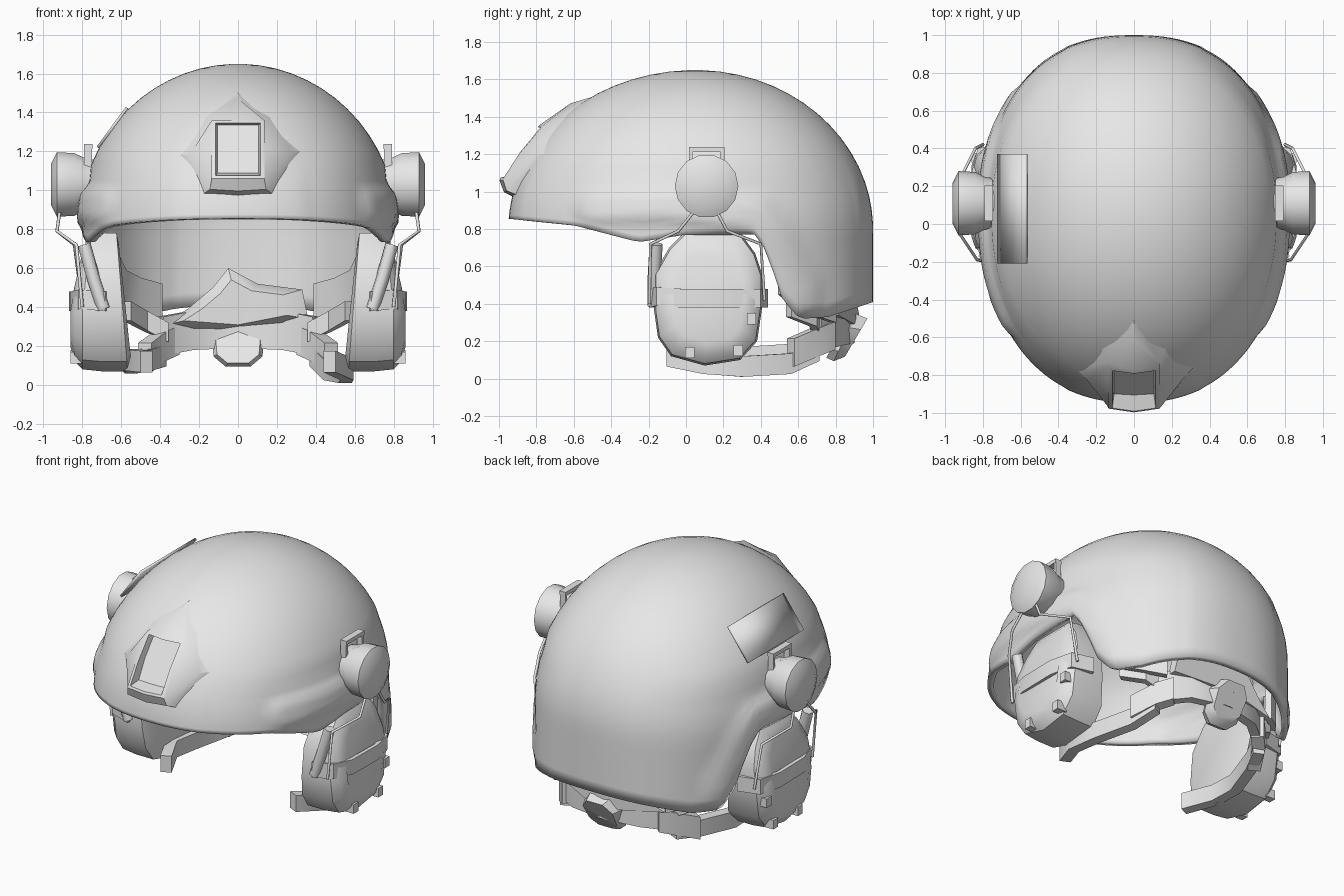
import bpy, bmesh, math
from mathutils import Vector
from mathutils.geometry import intersect_point_line

if "Cube" in bpy.data.objects:
    bpy.data.objects.remove(bpy.data.objects["Cube"], do_unlink=True)

grey = bpy.data.materials.new("plain_grey")
grey.use_nodes = True
grey.diffuse_color = (0.8, 0.8, 0.8, 1)
grey.node_tree.nodes["Principled BSDF"].inputs["Base Color"].default_value = (0.8, 0.8, 0.8, 1)

# Shell dimensions
WIDTH, FRONT, BACK, MID_Y, BASE, RISE = 0.82, 1.0, 0.95, 0.05, 0.8, 0.85


def loft(name, rings, closed=True, caps=(True, True), angle=40):
    """Skin a row of equal point rings."""
    bm = bmesh.new()
    rows = [[bm.verts.new(p) for p in ring] for ring in rings]
    n = len(rows[0])
    for a, b in zip(rows, rows[1:]):
        for i in range(n if closed else n - 1):
            j = (i + 1) % n
            bm.faces.new((a[i], a[j], b[j], b[i]))
    if closed and caps[0]:
        bm.faces.new(rows[0])
    if closed and caps[1]:
        bm.faces.new(rows[-1])
    bmesh.ops.recalc_face_normals(bm, faces=bm.faces)
    mesh = bpy.data.meshes.new(name)
    bm.to_mesh(mesh)
    bm.free()
    mesh.materials.append(grey)
    obj = bpy.data.objects.new(name, mesh)
    bpy.context.collection.objects.link(obj)
    bpy.ops.object.select_all(action='DESELECT')
    obj.select_set(True)
    bpy.context.view_layer.objects.active = obj
    bpy.ops.object.shade_smooth_by_angle(angle=math.radians(angle))
    return obj


def tube(name, pts, radius):
    curve = bpy.data.curves.new(name, 'CURVE')
    curve.dimensions = '3D'
    curve.bevel_depth = radius
    curve.bevel_resolution = 1
    curve.use_fill_caps = True
    spline = curve.splines.new('POLY')
    spline.points.add(len(pts) - 1)
    for sp, p in zip(spline.points, pts):
        sp.co = (*p, 1)
    curve.materials.append(grey)
    bpy.context.collection.objects.link(bpy.data.objects.new(name, curve))


def ribbon(name, pts, height, thick):
    """Upright flat strap along a path."""
    pts = [Vector(p) for p in pts]
    rings = []
    for i, p in enumerate(pts):
        t = pts[min(i + 1, len(pts) - 1)] - pts[max(i - 1, 0)]
        side = t.cross(Vector((0, 0, 1))).normalized() * thick / 2
        up = Vector((0, 0, height / 2))
        rings.append([p - side - up, p + side - up, p + side + up, p - side + up])
    loft(name, rings, angle=30)


def box(name, centre, size):
    x, y, z = centre
    a, b, c = (s / 2 for s in size)
    loft(name, [[(x + e, y - b, z - c), (x + e, y + b, z - c),
                 (x + e, y + b, z + c), (x + e, y - b, z + c)] for e in (-a, a)])


def thicken(obj, amount, offset):
    mod = obj.modifiers.new("thickness", 'SOLIDIFY')
    mod.thickness = amount
    mod.offset = offset


# Helmet shell: dome with a skirt that follows a stepped rim
RIM = [(-1, .86), (-.6, .82), (-.25, .73), (0, .77), (.38, .77), (.43, .66),
       (.5, .42), (.59, .32), (.75, .33), (1, .41)]
RAIL = [Vector((y, z, 0)) for y, z in ((-.5, .92), (-.1, .93), (.38, .87), (.48, .75), (.64, .45))]


def rim_height(y):
    for (y0, z0), (y1, z1) in zip(RIM, RIM[1:]):
        if y <= y1:
            return z0 + (z1 - z0) * (y - y0) / (y1 - y0)


def rail_bump(y, z):
    p = Vector((y, z, 0))
    best = 9
    for a, b in zip(RAIL, RAIL[1:]):
        q, f = intersect_point_line(p, a, b)
        q = a if f < 0 else b if f > 1 else q
        best = min(best, (p - q).length)
    return 0.03 * max(0, min(1, (0.11 - best) / 0.05))


def power(z):
    """The outline is squarer at the skirt and elliptical at the crown."""
    return 2.25 - 0.3 * (z - BASE)


def plan(theta, z):
    c, s = math.cos(theta), math.sin(theta)
    x = math.copysign(abs(c) ** (2 / power(z)), c)
    y = math.copysign(abs(s) ** (2 / power(z)), s)
    return x * WIDTH, y * (BACK if s > 0 else FRONT)


def shell_point(theta, z):
    h = max(0, (z - BASE) / RISE)
    r = math.sqrt(1 - h * h)
    px, py = plan(theta, z)
    x = px * r * (1 - 0.06 * max(0, BASE - z))
    y = MID_Y + py * r
    c = math.cos(theta)
    bump = rail_bump(y, z) - 0.02 * (h < 0.3) if abs(c) > 0.4 else 0
    return Vector((x + bump * c, y, z))


COLS, LOW, HIGH, TOP = 128, 9, 12, 1.05
thetas = [math.tau * i / COLS for i in range(COLS)]
rims = [rim_height(MID_Y + plan(t, BASE)[1]) for t in thetas]
start = math.asin((TOP - BASE) / RISE)
rings = [[shell_point(t, r + (TOP - r) * i / LOW) for t, r in zip(thetas, rims)] for i in range(LOW)]
for i in range(HIGH + 1):
    lat = start + (math.radians(88) - start) * i / HIGH
    rings.append([shell_point(t, BASE + RISE * math.sin(lat)) for t in thetas])
thicken(loft("helmet_shell", rings, caps=(False, True), angle=50), 0.04, -1)

# Front mount: faceted raised plate with a square recessed pocket


def front_ring(pts, offs):
    out = []
    for (x, z), o in zip(pts, offs):
        r = math.sqrt(1 - ((z - BASE) / RISE) ** 2)
        n = power(z)
        depth = (r ** n - abs(x / WIDTH) ** n) ** (1 / n)
        out.append((x, MID_Y - FRONT * depth - o, z))
    return out


def square(w, z0, z1):
    m = (z0 + z1) / 2
    return [(0, z1), (w, z1), (w, m), (w, z0), (0, z0), (-w, z0), (-w, m), (-w, z1)]


outer = [(0, 1.51), (.17, 1.38), (.34, 1.2), (.18, .98), (0, .97), (-.18, .98), (-.31, 1.18), (-.17, 1.38)]
inner = [(x * .8, 1.19 + (z - 1.19) * .88) for x, z in outer]
loft("front_mount", [
    front_ring(outer, [-.01] * 8),
    front_ring(inner, [.055, .04, .025, .05, .05, .05, .025, .04]),
    front_ring(square(.135, 1.06, 1.36), [.075, .07, .07, .085, .095, .085, .07, .07]),
    front_ring(square(.115, 1.075, 1.345), [.075, .07, .07, .085, .095, .085, .07, .07]),
    front_ring(square(.105, 1.09, 1.335), [.015] * 8)], caps=(False, True), angle=25)

# Thin flat patch on the upper right side
patch = [[(x, y, z) for x, z in ((-.72, 1.22), (-.57, 1.425))] for y in (-.21, .37)]
thicken(loft("side_patch", patch, closed=False), 0.015, 0)

CUP = [(-.17, .36), (-.17, .56), (-.09, .7), (-.01, .78), (.29, .78), (.37, .67), (.41, .55),
       (.41, .4), (.38, .2), (.29, .1), (.1, .07), (-.08, .12), (-.15, .22)]


def cup_ring(x, k, slope):
    ring = []
    for y, z in CUP:
        lift = z - .42 if slope > 0 else max(0, z - .42)
        ring.append((x + slope * lift, .12 + (y - .12) * k, .42 + (z - .42) * k))
    return ring


for s, side in ((1, "left"), (-1, "right")):
    def flip(pts):
        return [(s * x, y, z) for x, y, z in pts]

    # Ear cup: rounded outline skinned outward
    loft(side + "_ear_cup", [flip(cup_ring(*args)) for args in (
        (.58, .85, .09), (.595, 1, .08), (.7, 1, 0), (.8, .97, -.13),
        (.84, .85, -.15), (.86, .65, -.15))], angle=35)
    ribbon(side + "_cup_band", flip([(.68, -.185, .43), (.81, -.15, .44), (.85, -.02, .43),
                                     (.855, .24, .43), (.82, .39, .43), (.68, .425, .43)]), .1, .025)
    for y, z in ((.02, .14), (.28, .15), (.35, .32)):
        box(side + "_cup_knob", (s * .825, y, z), (.07, .05, .06))

    # Round side pod with its bracket frame
    loft(side + "_side_pod", [
        flip([(x, .11 + r * math.cos(math.tau * i / 14), 1.03 + r * math.sin(math.tau * i / 14))
              for i in range(14)])
        for x, r in ((.74, .13), (.79, .14), (.84, .165), (.93, .17), (.96, .11))], angle=45)
    box(side + "_bracket_top", (s * .77, .11, 1.225), (.045, .19, .025))
    for y in (.025, .195):
        box(side + "_bracket_leg", (s * .77, y, 1.13), (.04, .02, .2))

    # Wire yoke holding the cup, and the short boom
    tube(side + "_front_wire", flip([(.91, .08, .94), (.93, -.04, .79), (.83, -.19, .72), (.8, -.195, .4)]), .009)
    tube(side + "_rear_wire", flip([(.91, .14, .94), (.93, .22, .79), (.84, .4, .72), (.8, .42, .42)]), .009)
    tube(side + "_boom", flip([(.79, -.16, .72), (.74, -.17, .54), (.69, -.17, .39)]), .036)

    # Liner inside the rear flap
    ribbon(side + "_liner", flip([(.63, .5, .56), (.59, .6, .48), (.51, .7, .44), (.4, .79, .41)]), .22, .04)

    # Lower strap with buckles running back to the nape
    dip = 0 if s > 0 else .05
    ribbon(side + "_lower_strap", flip([(.47, -.09, .12), (.56, .1, .08 + dip), (.55, .3, .065 + dip),
                                        (.47, .55, .08 + dip), (.4, .7, .15)]), .11, .07)
    ribbon(side + "_buckle", flip([(.48, .56, .14), (.4, .7, .2), (.33, .77, .23)]), .15, .08)
    ribbon(side + "_strap_riser", flip([(.36, .7, .27), (.48, .68, .33), (.57, .55, .38)]), .1, .05)

# Nape band, its rear cup and the pad inside the back of the shell
ribbon("nape_band", [(-.4, .7, .25), (-.24, .82, .28), (0, .87, .29), (.24, .82, .28), (.4, .7, .25)], .2, .06)
CUP_BACK = [(-.13, .27), (-.07, .34), (.07, .34), (.13, .27), (.12, .15), (.06, .1), (-.06, .1), (-.12, .15)]
loft("nape_cup", [[(x * k, y + (z - .2) * .5, .22 + (z - .22) * k) for x, z in CUP_BACK]
                  for y, k in ((.8, .9), (.84, 1.05), (.9, .85))])
PAD = [(-.4, .3), (-.26, .39), (-.13, .5), (-.05, .6), (.1, .52), (.33, .49), (.36, .34), (.0, .27)]
loft("nape_pad", [[(x * k, y - abs(x) * .35, .4 + (z - .4) * k) for x, z in PAD]
                  for y, k in ((.94, 1), (.88, 1), (.83, .7))], angle=30)
